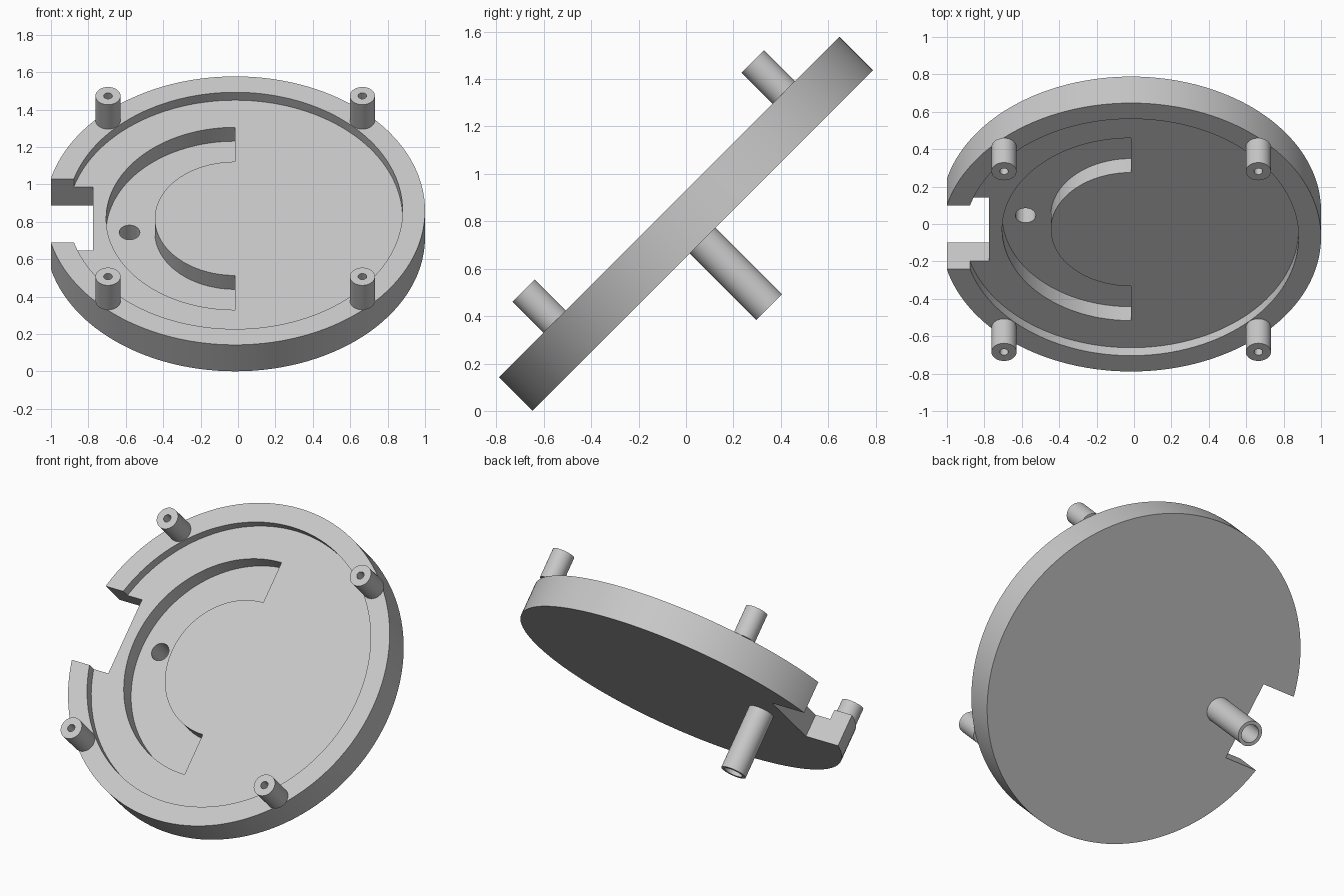
import bpy
import bmesh
from math import radians, pi, cos, sin
from mathutils import Matrix, Vector

if "Cube" in bpy.data.objects:
    bpy.data.objects.remove(bpy.data.objects["Cube"])

grey = bpy.data.materials.new("plain grey")
grey.use_nodes = True
colour = (0.58, 0.58, 0.58, 1)
grey.diffuse_color = colour
grey.node_tree.nodes["Principled BSDF"].inputs["Base Color"].default_value = colour

# The plate is modelled lying flat, its upper face at z = 0, then tilted
TILT = Matrix.Translation((-0.015, -0.071, 0.86)) @ Matrix.Rotation(radians(45), 4, "X")
THICK, RECESS, GROOVE = 0.2, 0.06, 0.165


def arc(radius, start=0, end=2 * pi, steps=128, centre=(0, 0)):
    """Points on an arc; a full circle leaves out the repeated last point."""
    count = steps if abs(end - start) > 6 else steps + 1
    angles = [start + (end - start) * i / steps for i in range(count)]
    return [(centre[0] + radius * cos(a), centre[1] + radius * sin(a)) for a in angles]


def prism(name, outline, low, high):
    """Upright solid with the given outline."""
    bm = bmesh.new()
    base = bm.faces.new([bm.verts.new((x, y, low)) for x, y in outline])
    top = bmesh.ops.extrude_face_region(bm, geom=[base])["geom"]
    verts = [v for v in top if isinstance(v, bmesh.types.BMVert)]
    bmesh.ops.translate(bm, verts=verts, vec=Vector((0, 0, high - low)))
    bmesh.ops.recalc_face_normals(bm, faces=bm.faces)
    mesh = bpy.data.meshes.new(name)
    bm.to_mesh(mesh)
    bm.free()
    mesh.materials.append(grey)
    obj = bpy.data.objects.new(name, mesh)
    bpy.context.collection.objects.link(obj)
    return obj


def activate(obj):
    bpy.ops.object.select_all(action="DESELECT")
    obj.select_set(True)
    bpy.context.view_layer.objects.active = obj


def cut(obj, cutter):
    activate(obj)
    mod = obj.modifiers.new("cut", "BOOLEAN")
    mod.operation, mod.solver, mod.object = "DIFFERENCE", "EXACT", cutter
    bpy.ops.object.modifier_apply(modifier=mod.name)
    bpy.data.objects.remove(cutter)


def finish(obj):
    obj.data.transform(TILT)
    activate(obj)
    bpy.ops.object.shade_smooth_by_angle(angle=radians(30))


# Round plate with a shallow recess inside its rim
plate = prism("round_plate", arc(1.015), -THICK, 0)
cut(plate, prism("recess_cutter", arc(0.895), -RECESS, 0.1))

# Half-ring groove on the right of the recess
half_ring = arc(0.69, pi / 2, 1.5 * pi, 64) + arc(0.43, 1.5 * pi, pi / 2, 64)
cut(plate, prism("groove_cutter", half_ring, -GROOVE, 0.1))

# Square notch through the rim
notch = [(-1.5, -0.24), (-0.76, -0.24), (-0.76, 0.24), (-1.5, 0.24)]
cut(plate, prism("notch_cutter", notch, -0.5, 0.3))

# Hollow pipe under the plate, its bore opening into the groove
PIPE = (-0.565, 0)
bore = arc(0.055, steps=48, centre=PIPE)
cut(plate, prism("plate_bore_cutter", bore, -0.5, 0.1))
pipe = prism("pipe", arc(0.077, steps=48, centre=PIPE), -0.597, -THICK)
cut(pipe, prism("pipe_bore_cutter", bore, -0.8, 0.1))
finish(plate)
finish(pipe)

# Four pegs on the rim, each with a small blind hole
for side, x in (("right", -0.68), ("left", 0.68)):
    for level, y in (("lower", -0.683), ("upper", 0.683)):
        peg = prism(f"{level}_{side}_peg", arc(0.067, steps=48, centre=(x, y)), 0, 0.185)
        hole = arc(0.023, steps=32, centre=(x, y))
        cut(peg, prism("peg_hole_cutter", hole, 0.02, 0.3))
        finish(peg)
